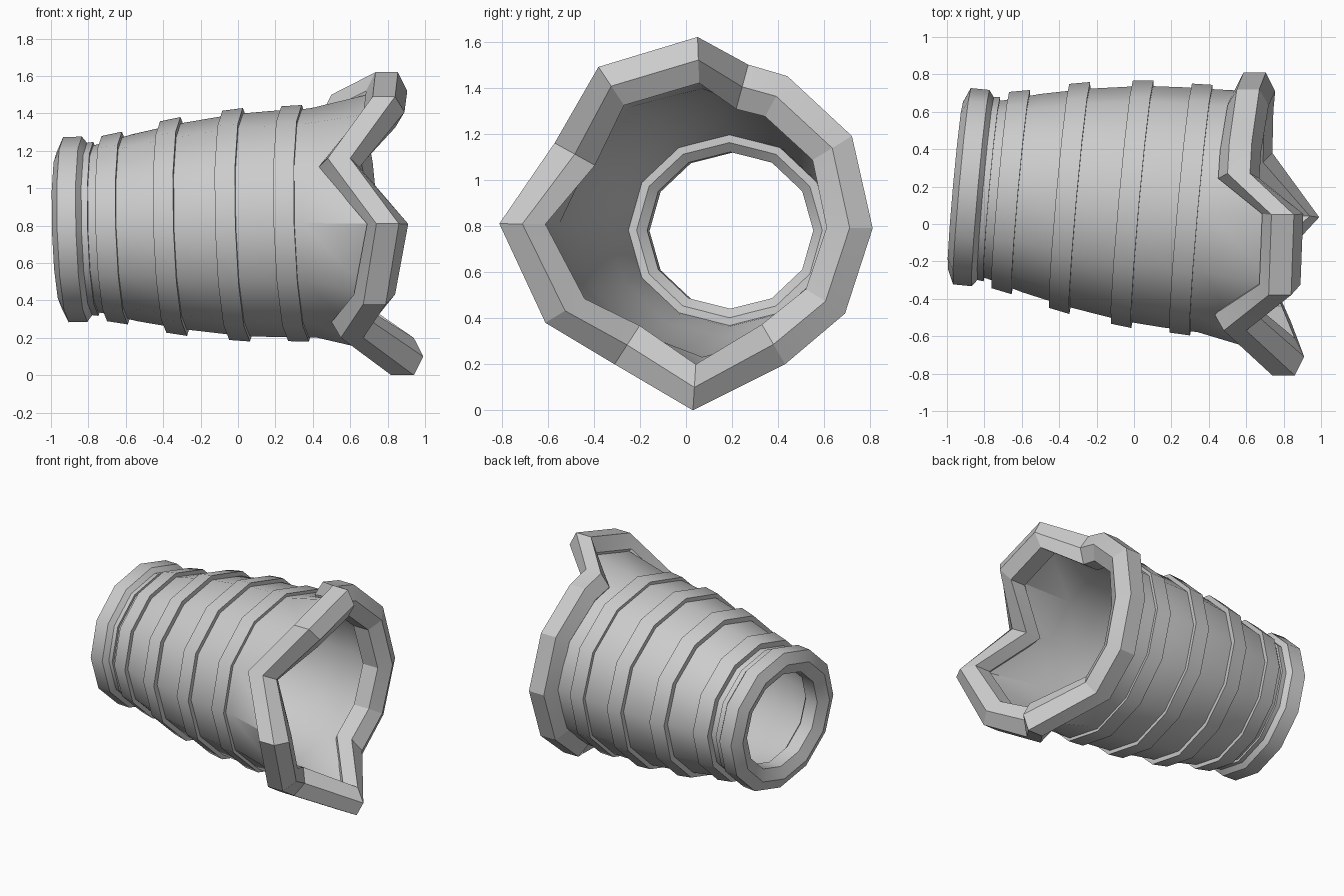
import bpy, bmesh, math
from mathutils import Vector

cube = bpy.data.objects.get("Cube")
if cube:
    bpy.data.objects.remove(cube)

mat = bpy.data.materials.new("light_grey")
mat.use_nodes = True
grey = (0.6, 0.6, 0.6, 1)
mat.diffuse_color = grey
mat.node_tree.nodes["Principled BSDF"].inputs["Base Color"].default_value = grey

# Twelve regular directions plus one extra beside the top tip
ANGLES = sorted([i * 30 for i in range(12)] + [75])


def ring(t, r):
    """Loop around the slightly tilted barrel axis."""
    pts = []
    for deg in ANGLES:
        a = math.radians(deg)
        if deg == 75:
            r_here = r * 0.966
        else:
            r_here = r
        c, s = 1.06 * r_here * math.cos(a), r_here * math.sin(a)
        pts.append(Vector((t + 0.09 * c - 0.03 * s,
                           0.11 - 0.1 * t + c,
                           0.803 + 0.027 * t + s)))
    return pts


def loft(name, loops, angle):
    """Skin a closed series of loops into a hollow ring."""
    bm = bmesh.new()
    rows = [[bm.verts.new(p) for p in loop] for loop in loops]
    for i, row in enumerate(rows):
        nxt = rows[(i + 1) % len(rows)]
        for j in range(len(row)):
            k = (j + 1) % len(row)
            bm.faces.new((row[j], row[k], nxt[k], nxt[j]))
    bmesh.ops.recalc_face_normals(bm, faces=bm.faces)
    mesh = bpy.data.meshes.new(name)
    bm.to_mesh(mesh)
    bm.free()
    mesh.materials.append(mat)
    obj = bpy.data.objects.new(name, mesh)
    bpy.context.collection.objects.link(obj)
    bpy.ops.object.select_all(action='DESELECT')
    obj.select_set(True)
    bpy.context.view_layer.objects.active = obj
    bpy.ops.object.shade_smooth_by_angle(angle=math.radians(angle))
    return obj


# Jagged rim: back x, y and z of the outer edge at each direction
RIM = [(0.585, 0.81, 0.79), (0.55, 0.72, 1.19), (0.51, 0.44, 1.45),
       (0.50, 0.27, 1.50), (0.735, 0.05, 1.62), (0.72, -0.38, 1.49),
       (0.48, -0.57, 1.16), (0.74, -0.81, 0.81), (0.67, -0.61, 0.38),
       (0.55, -0.31, 0.20), (0.82, 0.03, 0.0), (0.57, 0.43, 0.20),
       (0.575, 0.69, 0.42)]


def rim_loop(dx, inset):
    pts = []
    for x, y, z in RIM:
        inward = Vector((0, 0.08 - y, 0.8 - z)).normalized()
        pts.append(Vector((x + dx, y, z)) + inward * inset)
    return pts


loft("jagged_rim", [rim_loop(0, 0), rim_loop(0.12, 0), rim_loop(0.17, 0.1),
                    rim_loop(0.12, 0.2), rim_loop(0, 0.2),
                    rim_loop(-0.05, 0.1)], 15)

# Barrel shell, flaring into the rim
BODY = [(-0.88, 0.43), (-0.74, 0.45), (-0.55, 0.50), (-0.3, 0.55),
        (0.0, 0.593), (0.2, 0.605), (0.4, 0.612)]
outer = [ring(t, r) for t, r in BODY] + [rim_loop(0.04, 0.1)]
inner = [rim_loop(0.05, 0.17)] + [ring(t, r - 0.03) for t, r in reversed(BODY)]
loft("barrel", outer + inner, 35)

# Raised bands: axial centre, left and right radius
for i, (t, r1, r2) in enumerate([(-0.66, 0.495, 0.515), (-0.345, 0.565, 0.585),
                                 (-0.01, 0.613, 0.624), (0.305, 0.628, 0.632)]):
    a, b = t - 0.055, t + 0.055
    loft(f"band_{i + 1}", [ring(a, r1), ring(b, r2),
                           ring(b, r2 - 0.05), ring(a, r1 - 0.05)], 35)

# Thick end ring and the thin collar behind it
loft("end_ring", [ring(t, r) for t, r in
                  [(-0.92, 0.495), (-0.82, 0.495), (-0.785, 0.45),
                   (-0.785, 0.38), (-0.82, 0.34), (-0.92, 0.34),
                   (-0.955, 0.42)]], 35)
loft("collar", [ring(t, r) for t, r in
                [(-0.80, 0.46), (-0.76, 0.465), (-0.76, 0.43), (-0.80, 0.43)]], 35)
